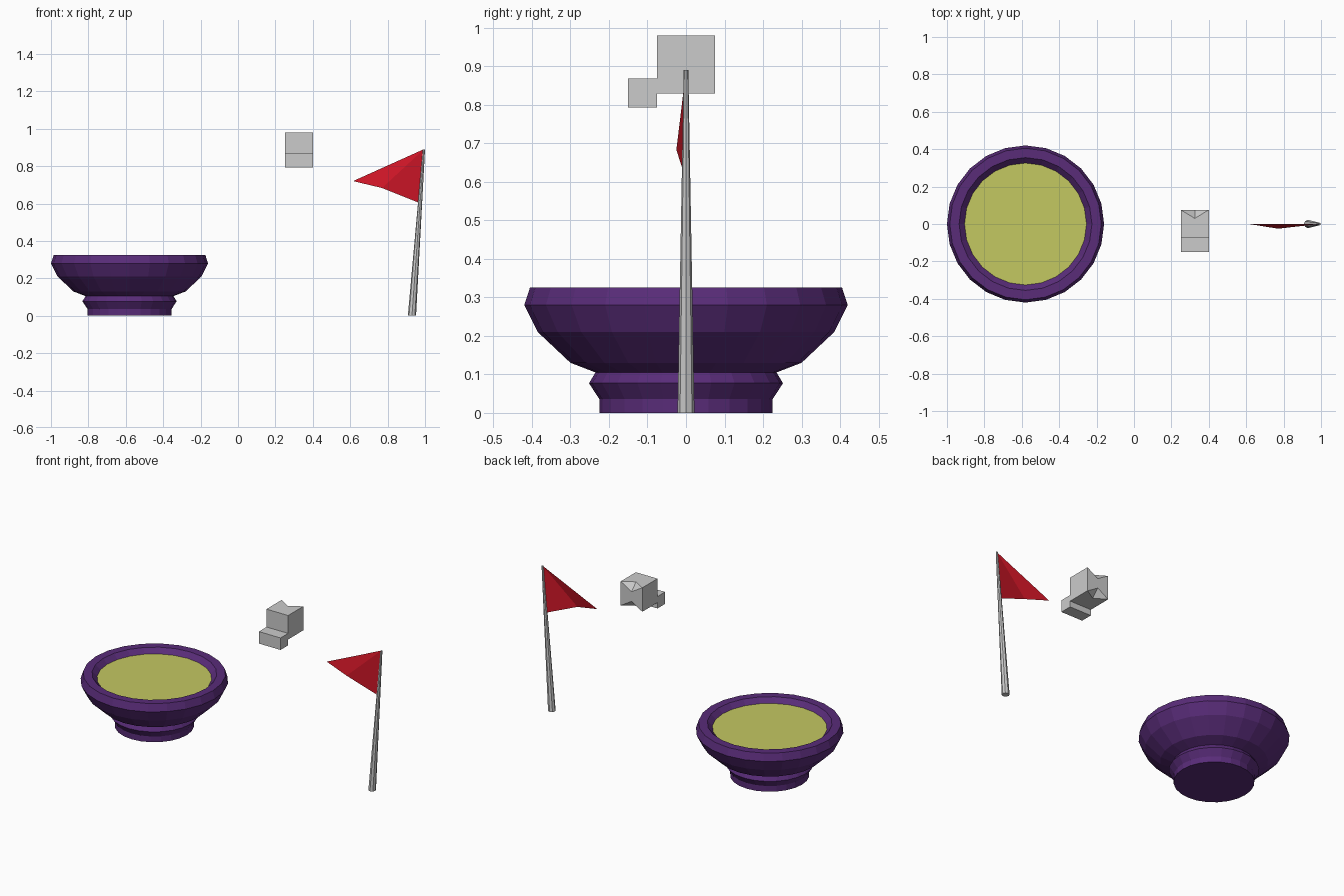
import bpy, bmesh, math
from mathutils import Vector

if "Cube" in bpy.data.objects:
    bpy.data.objects.remove(bpy.data.objects["Cube"])


def mat(name, rgb):
    m = bpy.data.materials.new(name)
    m.diffuse_color = (*rgb, 1)
    m.use_nodes = True
    m.node_tree.nodes["Principled BSDF"].inputs["Base Color"].default_value = m.diffuse_color
    return m


def make(name, verts, faces, material=None):
    me = bpy.data.meshes.new(name)
    me.from_pydata(verts, [], faces)
    ob = bpy.data.objects.new(name, me)
    bpy.context.collection.objects.link(ob)
    if material:
        me.materials.append(material)
    return ob


def lathe(name, profile, n, material, bottom=True, top=True, axis=lambda z: (0, 0)):
    """Stack of n-sided rings of (radius, height) around a possibly leaning axis."""
    verts, faces = [], []
    for r, z in profile:
        cx, cy = axis(z)
        for i in range(n):
            a = 2 * math.pi * i / n
            verts.append((cx + r * math.cos(a), cy + r * math.sin(a), z))
    for j in range(len(profile) - 1):
        for i in range(n):
            k = (i + 1) % n
            faces.append((j * n + i, j * n + k, (j + 1) * n + k, (j + 1) * n + i))
    if bottom:
        faces.append(tuple(reversed(range(n))))
    if top:
        faces.append(tuple(range(len(verts) - n, len(verts))))
    return make(name, verts, faces, material)


def box(name, lo, hi):
    v = [(x, y, z) for x in (lo[0], hi[0]) for y in (lo[1], hi[1]) for z in (lo[2], hi[2])]
    f = [(0, 1, 3, 2), (4, 6, 7, 5), (0, 4, 5, 1), (2, 3, 7, 6), (0, 2, 6, 4), (1, 5, 7, 3)]
    return make(name, v, f)


purple = mat("purple", (0.10, 0.025, 0.19))
yellow = mat("yellow", (0.55, 0.58, 0.12))
red = mat("red", (0.62, 0.008, 0.02))

# Bowl on a moulded foot, with its filling
bowl_axis = lambda z: (-0.58, 0)
lathe("bowl", [(0.225, 0), (0.225, 0.036), (0.252, 0.077), (0.235, 0.105), (0.30, 0.13),
               (0.385, 0.21), (0.42, 0.28), (0.405, 0.326), (0.355, 0.326), (0.326, 0.297)],
      24, purple, top=False, axis=bowl_axis)
lathe("bowl_filling", [(0.326, 0.297)], 24, yellow, bottom=False, axis=bowl_axis)

# Leaning, tapered pole
lathe("flag_pole", [(0.022, 0), (0.006, 0.89)], 8, None,
      axis=lambda z: (0.93 + 0.064 * z / 0.89, 0))

# Creased pennant
make("pennant", [(0.993, 0, 0.89), (0.615, 0, 0.72), (0.77, -0.025, 0.683), (0.965, 0, 0.605)],
     [(0, 1, 2), (0, 2, 3)], red)

# Floating block with a lower step in front
block = box("floating_block", (0.25, -0.075, 0.83), (0.40, 0.075, 0.98))
box("floating_step", (0.25, -0.15, 0.793), (0.40, -0.075, 0.868))

# Tapered nicks in the block's rear top and bottom edges
for z in (0.83, 0.98):
    c = Vector((0.325, 0.075, z))
    pts = [c + Vector(d) for d in ((-0.074, 0, 0), (0.074, 0, 0), (0, 0.045, 0),
                                   (0, 0, 0.045), (0, -0.045, 0), (0, 0, -0.045))]
    faces = []
    for i in range(4):
        a, b = 2 + i, 2 + (i + 1) % 4
        faces += [(0, b, a), (1, a, b)]
    cutter = make("nick_cutter", pts, faces)
    bm = bmesh.new()
    bm.from_mesh(cutter.data)
    bmesh.ops.recalc_face_normals(bm, faces=bm.faces)
    bm.to_mesh(cutter.data)
    bm.free()
    cutter.hide_render = True
    cutter.hide_viewport = True
    mod = block.modifiers.new("nick", 'BOOLEAN')
    mod.operation = 'DIFFERENCE'
    mod.solver = 'EXACT'
    mod.object = cutter
